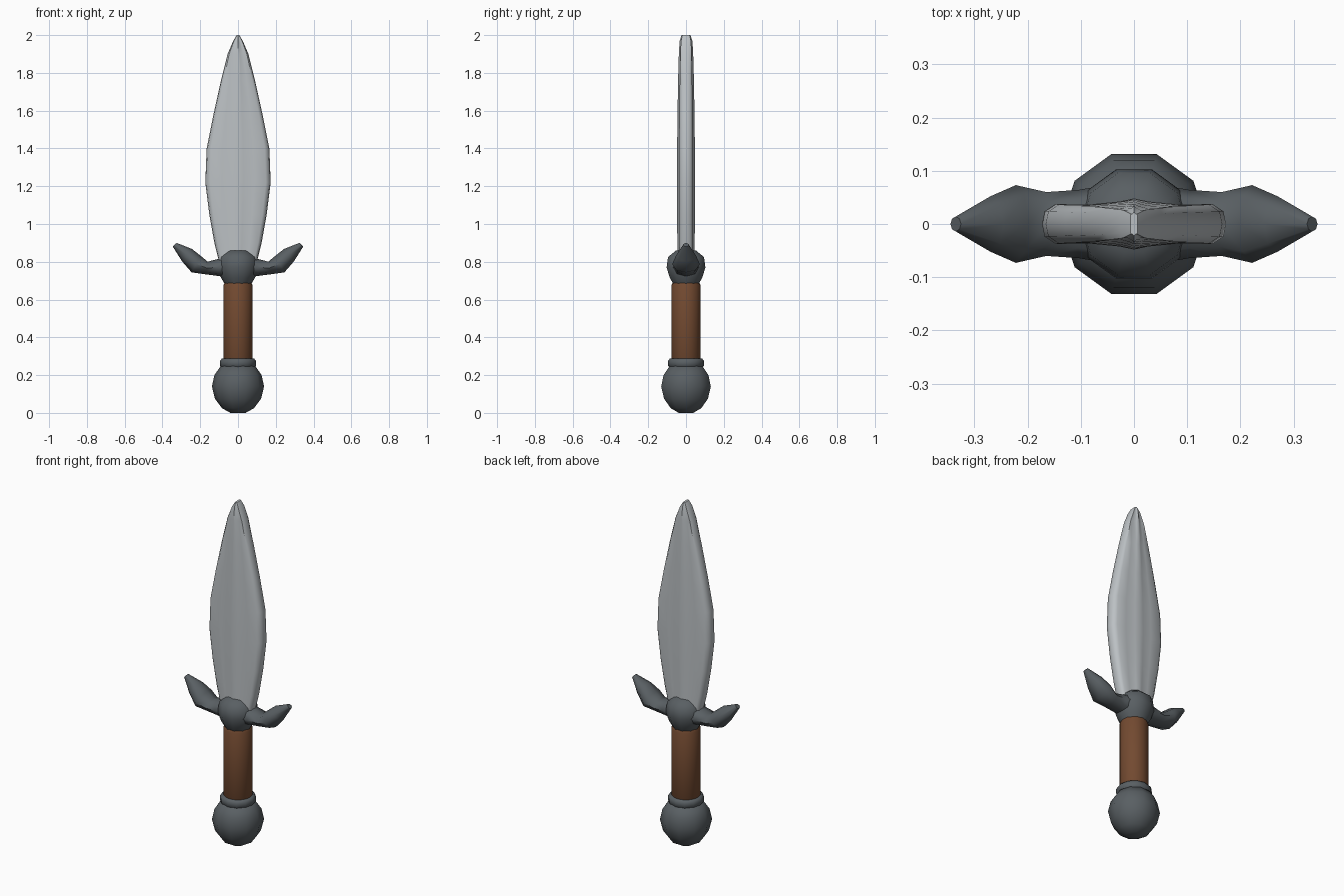
import bpy, bmesh, math
from mathutils import Vector

cube = bpy.data.objects.get("Cube")
if cube:
    bpy.data.objects.remove(cube, do_unlink=True)


def material(name, rgb):
    mat = bpy.data.materials.new(name)
    mat.use_nodes = True
    mat.diffuse_color = (*rgb, 1)
    mat.node_tree.nodes["Principled BSDF"].inputs["Base Color"].default_value = (*rgb, 1)
    return mat


steel = material("pale steel", (0.50, 0.53, 0.55))
iron = material("dark iron", (0.10, 0.115, 0.125))
leather = material("brown leather", (0.17, 0.068, 0.03))


def loft(name, rings, mat, angle=60):
    """Skin equal-length rings of points and cap both ends."""
    bm = bmesh.new()
    loops = [[bm.verts.new(p) for p in ring] for ring in rings]
    n = len(loops[0])
    for a, b in zip(loops, loops[1:]):
        for i in range(n):
            j = (i + 1) % n
            bm.faces.new((a[i], a[j], b[j], b[i]))
    bm.faces.new(loops[0])
    bm.faces.new(loops[-1])
    bmesh.ops.recalc_face_normals(bm, faces=bm.faces)
    mesh = bpy.data.meshes.new(name)
    bm.to_mesh(mesh)
    bm.free()
    mesh.materials.append(mat)
    obj = bpy.data.objects.new(name, mesh)
    bpy.context.collection.objects.link(obj)
    bpy.ops.object.select_all(action="DESELECT")
    obj.select_set(True)
    bpy.context.view_layer.objects.active = obj
    bpy.ops.object.shade_smooth_by_angle(angle=math.radians(angle))
    return obj


def circle(n):
    return [(math.cos(math.tau * i / n), math.sin(math.tau * i / n)) for i in range(n)]


def lathe(name, profile, sides, mat, angle=60):
    """Turn (radius, height) pairs around the z axis."""
    return loft(name, [[(r * c, r * s, z) for c, s in circle(sides)]
                       for r, z in profile], mat, angle)


# Pommel ball with its collar
lathe("pommel", [(0.04, 0), (0.085, 0.025), (0.122, 0.075), (0.138, 0.14),
                 (0.125, 0.2), (0.09, 0.25)], 10, iron)
lathe("pommel_collar", [(0.08, 0.235), (0.096, 0.25), (0.096, 0.275),
                        (0.085, 0.288)], 12, iron)

# Grip
lathe("grip", [(0.07, 0.27), (0.078, 0.285), (0.078, 0.675), (0.07, 0.69)], 16, leather)

# Guard hub
lathe("guard_hub", [(0.07, 0.682), (0.09, 0.715), (0.108, 0.77),
                    (0.1, 0.825), (0.055, 0.86)], 10, iron)

# Guard wings: centre x, centre z, half height, half depth, tilt in degrees
wing = [(0.04, 0.775, 0.06, 0.075, 0), (0.105, 0.77, 0.045, 0.064, 0),
        (0.165, 0.767, 0.034, 0.06, 8), (0.222, 0.788, 0.05, 0.073, 28),
        (0.27, 0.835, 0.042, 0.052, 38), (0.335, 0.89, 0.014, 0.014, 45)]
for side, label in ((1, "left"), (-1, "right")):
    rings = []
    for x, z, h, d, tilt in wing:
        t = math.radians(tilt)
        rings.append([(side * (x - h * s * math.sin(t)), d * c, z + h * s * math.cos(t))
                      for c, s in circle(8)])
    loft("guard_wing_" + label, rings, iron)

# Blade: a central ridge, shallow hollows and rounded edges
half_section = [(0, 1), (0.16, 0.88), (0.5, 0.76), (0.85, 0.78), (0.97, 0.5)]
front = half_section + [(1, 0)]
quarter = front + [(u, -v) for u, v in reversed(half_section)]
section = quarter + [(-u, v) for u, v in reversed(quarter[1:-1])]
outline = [(0.095, 0.78, 0.045), (0.125, 0.9, 0.046), (0.152, 1.05, 0.047),
           (0.173, 1.22, 0.048), (0.166, 1.4, 0.047), (0.13, 1.58, 0.045),
           (0.09, 1.76, 0.042), (0.055, 1.9, 0.038), (0.025, 1.97, 0.034),
           (0.007, 2.0, 0.024)]
loft("blade", [[(w * u, t * v, z) for u, v in section] for w, z, t in outline], steel, 50)
